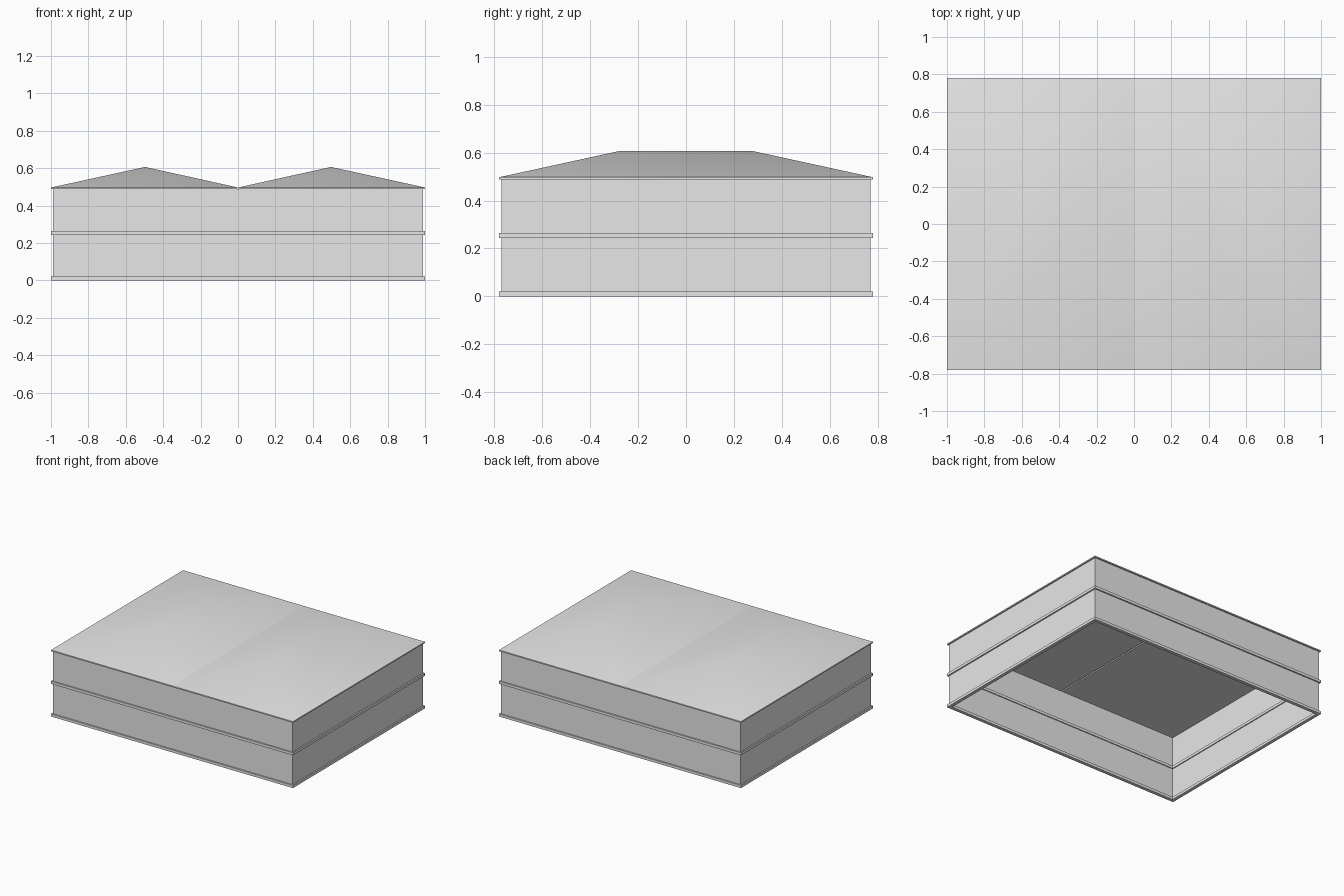
import bpy
import bmesh
import math

if "Cube" in bpy.data.objects:
    bpy.data.objects.remove(bpy.data.objects["Cube"], do_unlink=True)

HALF_X, HALF_Y = 1.0, 0.78
EAVE, RIDGE = 0.497, 0.607

grey = bpy.data.materials.new("plain grey")
grey.use_nodes = True
grey.diffuse_color = (0.8, 0.8, 0.8, 1)
grey.node_tree.nodes["Principled BSDF"].inputs["Base Color"].default_value = (0.8, 0.8, 0.8, 1)


def finish(name, bm):
    bmesh.ops.recalc_face_normals(bm, faces=bm.faces[:])
    mesh = bpy.data.meshes.new(name)
    bm.to_mesh(mesh)
    bm.free()
    mesh.materials.append(grey)
    obj = bpy.data.objects.new(name, mesh)
    bpy.context.collection.objects.link(obj)
    return obj


def frame(name, outset, inset, z0, z1):
    """Hollow rectangular ring; outset and inset are measured in from the eaves."""
    bm = bmesh.new()
    loops = []
    for margin, z in ((outset, z0), (outset, z1), (inset, z1), (inset, z0)):
        x, y = HALF_X - margin, HALF_Y - margin
        loops.append([bm.verts.new((sx * x, sy * y, z))
                      for sx, sy in ((-1, -1), (1, -1), (1, 1), (-1, 1))])
    for a, b in zip(loops, loops[1:] + loops[:1]):
        for i in range(4):
            j = (i + 1) % 4
            bm.faces.new((a[i], a[j], b[j], b[i]))
    return finish(name, bm)


def hip_roof(name, side):
    """Hipped roof with its ridge along y, on a thin eave slab."""
    bm = bmesh.new()

    def rect(x0, x1, z):
        return [bm.verts.new((side * x, y, z)) for x, y in
                ((x0, -HALF_Y), (x1, -HALF_Y), (x1, HALF_Y), (x0, HALF_Y))]

    base = rect(0.006, HALF_X, EAVE - 0.009)
    eave = rect(0.0, HALF_X, EAVE)
    front, back = [bm.verts.new((side * 0.497, y, RIDGE)) for y in (-0.275, 0.275)]
    bm.faces.new(base)
    for i in range(4):
        j = (i + 1) % 4
        bm.faces.new((base[i], base[j], eave[j], eave[i]))
    bm.faces.new((eave[0], eave[1], front))
    bm.faces.new((eave[1], eave[2], back, front))
    bm.faces.new((eave[2], eave[3], back))
    bm.faces.new((eave[3], eave[0], front, back))
    obj = finish(name, bm)
    bpy.ops.object.select_all(action='DESELECT')
    obj.select_set(True)
    bpy.context.view_layer.objects.active = obj
    bpy.ops.object.shade_smooth_by_angle(angle=math.radians(30))


# Two storeys, each a projecting band with a thin wall above it
for storey, z in (("lower", 0.0), ("upper", 0.244)):
    frame(storey + "_band", 0.0, 0.025, z, z + 0.02)
    frame(storey + "_wall", 0.01, 0.018, z + 0.02, z + 0.244)

# Twin roofs meeting in a central valley
for label, side in (("left", 1), ("right", -1)):
    hip_roof(label + "_roof", side)
